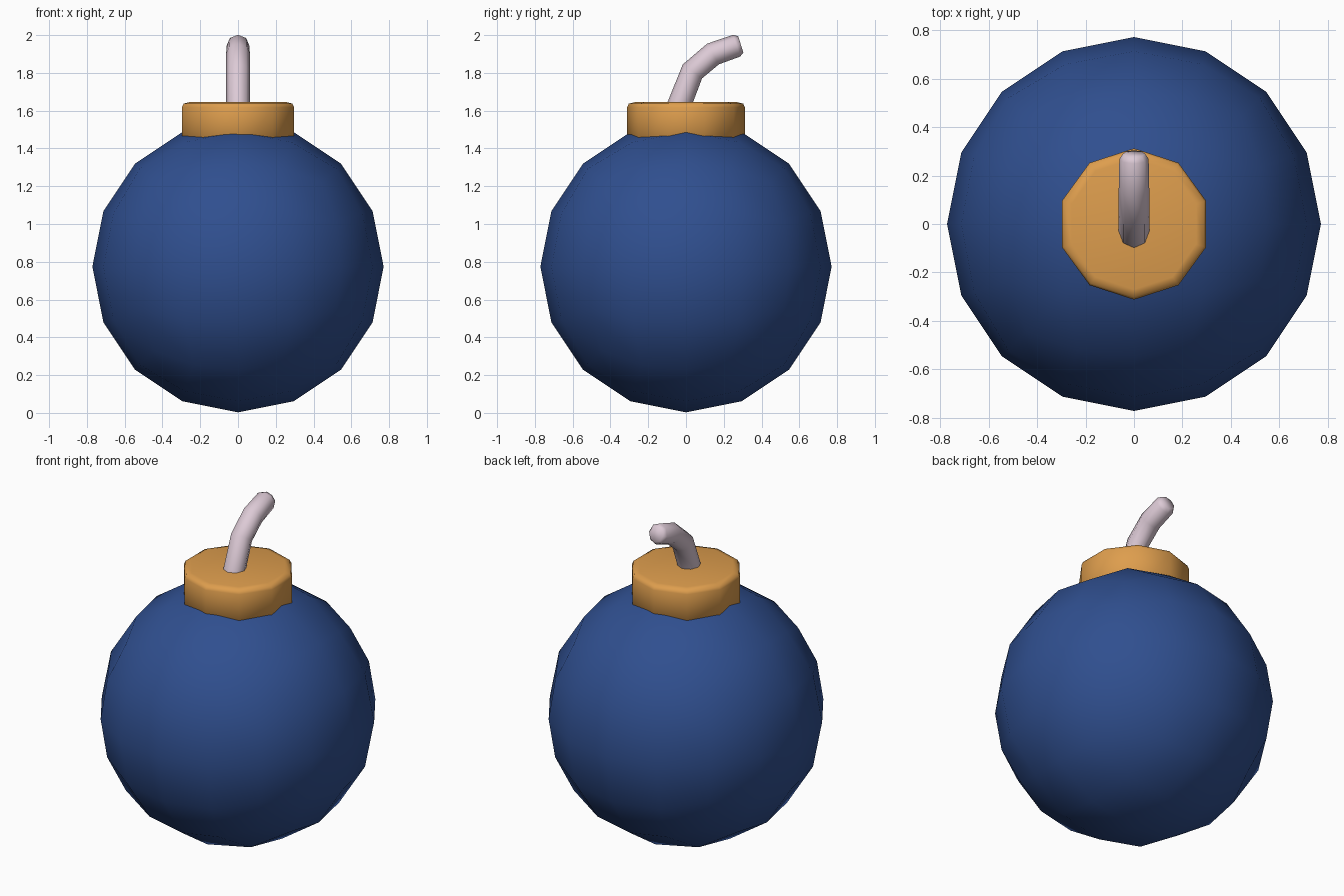
import bpy, bmesh, math
from mathutils import Vector

if "Cube" in bpy.data.objects:
    bpy.data.objects.remove(bpy.data.objects["Cube"])


def material(name, color):
    m = bpy.data.materials.new(name)
    m.diffuse_color = (*color, 1)
    m.use_nodes = True
    m.node_tree.nodes["Principled BSDF"].inputs["Base Color"].default_value = m.diffuse_color
    return m


def mesh_object(name, bm, mat):
    bmesh.ops.recalc_face_normals(bm, faces=bm.faces[:])
    for f in bm.faces:
        f.smooth = True
    me = bpy.data.meshes.new(name)
    bm.to_mesh(me)
    bm.free()
    ob = bpy.data.objects.new(name, me)
    me.materials.append(mat)
    bpy.context.collection.objects.link(ob)
    return ob


blue = material("navy blue", (0.029, 0.078, 0.275))
gold = material("amber", (0.73, 0.34, 0.075))
pale = material("pale pink grey", (0.72, 0.59, 0.67))

# Body: cube sphere with four faces along each side
R = 0.771
C = Vector((0, 0, R + 0.003))
bm = bmesh.new()
bmesh.ops.create_cube(bm, size=2)
for v in bm.verts:
    v.co.normalize()
for step in range(2):
    bmesh.ops.subdivide_edges(bm, edges=bm.edges[:], cuts=1, use_grid_fill=True)
    for v in bm.verts:
        v.co.normalize()
for v in bm.verts:
    v.co = v.co * R + C
mesh_object("body", bm, blue)

# Collar: ten-sided ring with a rounded top rim
bm = bmesh.new()
profile = [(0.312, 1.36), (0.312, 1.618), (0.303, 1.637), (0.27, 1.645)]
rings = []
for r, z in profile:
    rings.append([bm.verts.new((r * math.cos(math.radians(90 + 36 * i)),
                                r * math.sin(math.radians(90 + 36 * i)), z))
                  for i in range(10)])
for a, b in zip(rings, rings[1:]):
    for i in range(10):
        j = (i + 1) % 10
        bm.faces.new((a[i], a[j], b[j], b[i]))
bm.faces.new(rings[0][::-1])
bm.faces.new(rings[-1])
mesh_object("collar", bm, gold)

# Fuse: bent eight-sided tube, bending towards the back, with a softened tip
path = [(-0.09, 1.50, 1), (-0.032, 1.64, 1), (0.034, 1.808, 1),
        (0.143, 1.90, 1), (0.268, 1.944, 0.96), (0.29, 1.951, 0.72)]
T = 0.063
bm = bmesh.new()
pts = [Vector((0, y, z)) for y, z, s in path]
rings = []
for k, p in enumerate(pts):
    d0 = (p - pts[k - 1]).normalized() if k > 0 else (pts[1] - p).normalized()
    d1 = (pts[k + 1] - p).normalized() if k < len(pts) - 1 else d0
    d = (d0 + d1).normalized()
    side, up = Vector((1, 0, 0)), Vector((0, -d.z, d.y))
    rings.append([bm.verts.new(p + T * path[k][2] * (side * math.cos(math.pi * i / 4)
                                                     + up * math.sin(math.pi * i / 4)))
                  for i in range(8)])
for a, b in zip(rings, rings[1:]):
    for i in range(8):
        j = (i + 1) % 8
        bm.faces.new((a[i], a[j], b[j], b[i]))
bm.faces.new(rings[0][::-1])
bm.faces.new(rings[-1])
mesh_object("fuse", bm, pale)
